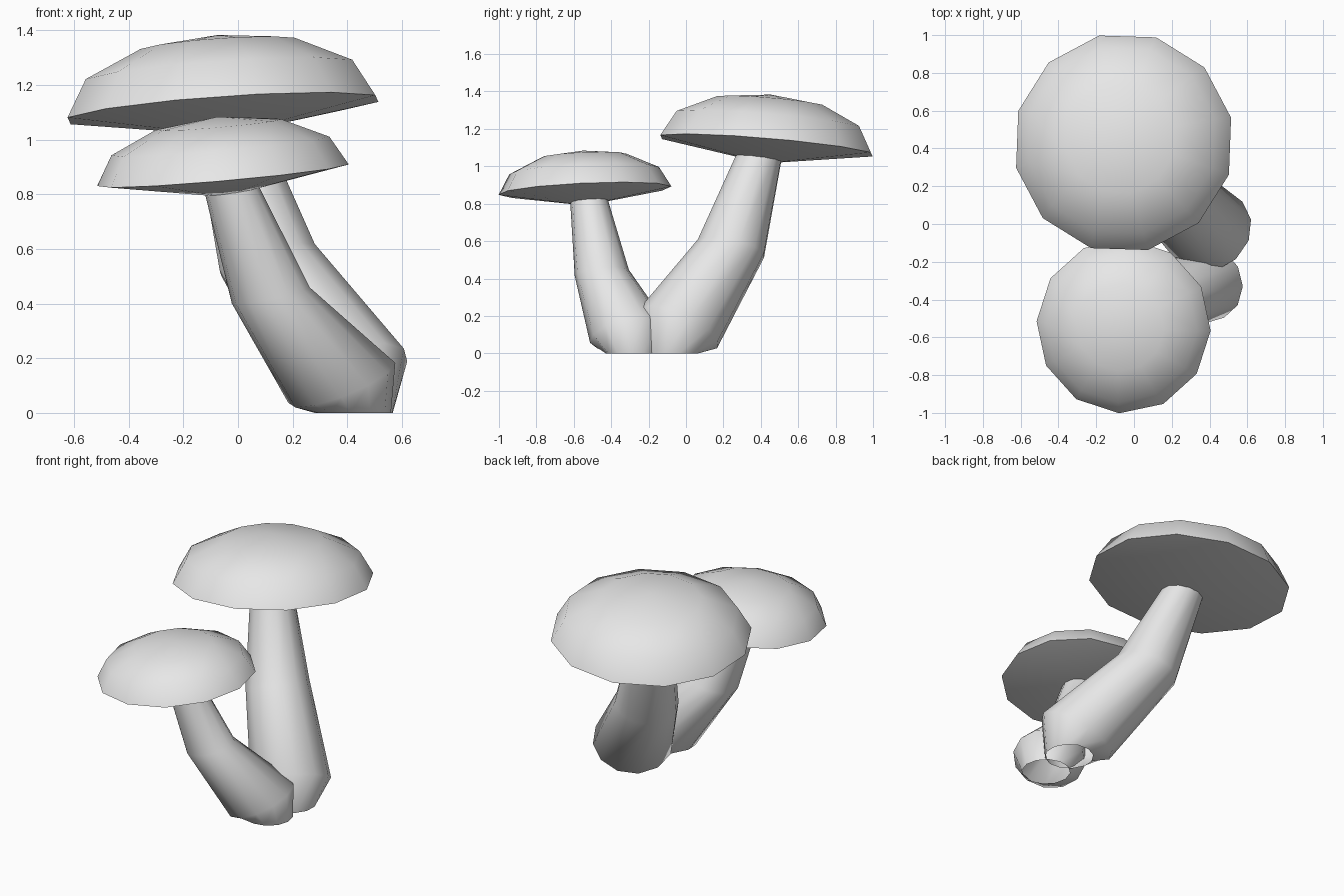
import bpy, bmesh
from math import cos, sin, pi, radians
from mathutils import Vector

SIDES = 12
UP = Vector((0, 0, 1))

cube = bpy.data.objects.get("Cube")
if cube:
    bpy.data.objects.remove(cube, do_unlink=True)

grey = bpy.data.materials.new("pale grey")
grey.use_nodes = True
COLOUR = (0.8, 0.8, 0.8, 1)
grey.diffuse_color = COLOUR
grey.node_tree.nodes["Principled BSDF"].inputs["Base Color"].default_value = COLOUR


def ring(bm, centre, radius, normal, turn):
    """Circle of vertices around centre, tilted to face normal."""
    tilt = UP.rotation_difference(Vector(normal))
    verts = []
    for i in range(SIDES):
        a = 2 * pi * i / SIDES + radians(turn)
        verts.append(bm.verts.new(Vector(centre) + tilt @ Vector((radius * cos(a), radius * sin(a), 0))))
    return verts


def bridge(bm, low, high):
    for i in range(SIDES):
        j = (i + 1) % SIDES
        bm.faces.new((low[i], low[j], high[j], high[i]))


def finish(bm, name, sharp):
    mesh = bpy.data.meshes.new(name)
    bm.to_mesh(mesh)
    bm.free()
    mesh.materials.append(grey)
    obj = bpy.data.objects.new(name, mesh)
    bpy.context.collection.objects.link(obj)
    bpy.ops.object.select_all(action='DESELECT')
    obj.select_set(True)
    bpy.context.view_layer.objects.active = obj
    bpy.ops.object.shade_smooth_by_angle(angle=radians(sharp))


def make_cap(name, centre, radius, height, dip, normal, turn):
    """Squashed half sphere with a shallow cone underneath."""
    bm = bmesh.new()
    centre, axis = Vector(centre), Vector(normal).normalized()
    rings = []
    for step in range(3):
        a = step * pi / 6
        rings.append(ring(bm, centre + axis * height * sin(a), radius * cos(a), normal, turn))
    for low, high in zip(rings, rings[1:]):
        bridge(bm, low, high)
    top = bm.verts.new(centre + axis * height)
    bottom = bm.verts.new(centre - axis * dip)
    for i in range(SIDES):
        j = (i + 1) % SIDES
        bm.faces.new((rings[-1][i], rings[-1][j], top))
        bm.faces.new((rings[0][j], rings[0][i], bottom))
    finish(bm, name, 50)


def make_stem(name, sections, turn):
    """Bent, tapering tube, open at the foot."""
    bm = bmesh.new()
    rings = [ring(bm, c, r, n, turn) for c, r, n in sections]
    for low, high in zip(rings, rings[1:]):
        bridge(bm, low, high)
    finish(bm, name, 60)


# Large mushroom
make_cap("large_cap", (-0.055, 0.43, 1.11), 0.585, 0.275, 0.095, (-0.07, 0.085, 1), 13)
make_stem("large_stem", [
    ((0.43, -0.07, 0), 0.14, UP),
    ((0.40, -0.04, 0.135), 0.235, (-0.38, 0.46, 1)),
    ((0.11, 0.24, 0.56), 0.187, (-0.28, 0.22, 1)),
    ((-0.035, 0.39, 1.05), 0.125, (-0.07, 0.085, 1)),
], 13)

# Small mushroom
make_cap("small_cap", (-0.055, -0.54, 0.87), 0.463, 0.215, 0.08, (-0.088, -0.045, 1), -3)
make_stem("small_stem", [
    ((0.42, -0.29, 0), 0.14, UP),
    ((0.38, -0.31, 0.11), 0.21, (-0.40, -0.26, 1)),
    ((0.12, -0.45, 0.43), 0.146, (-0.21, -0.10, 1)),
    ((-0.025, -0.52, 0.825), 0.10, (-0.088, -0.045, 1)),
], -3)
